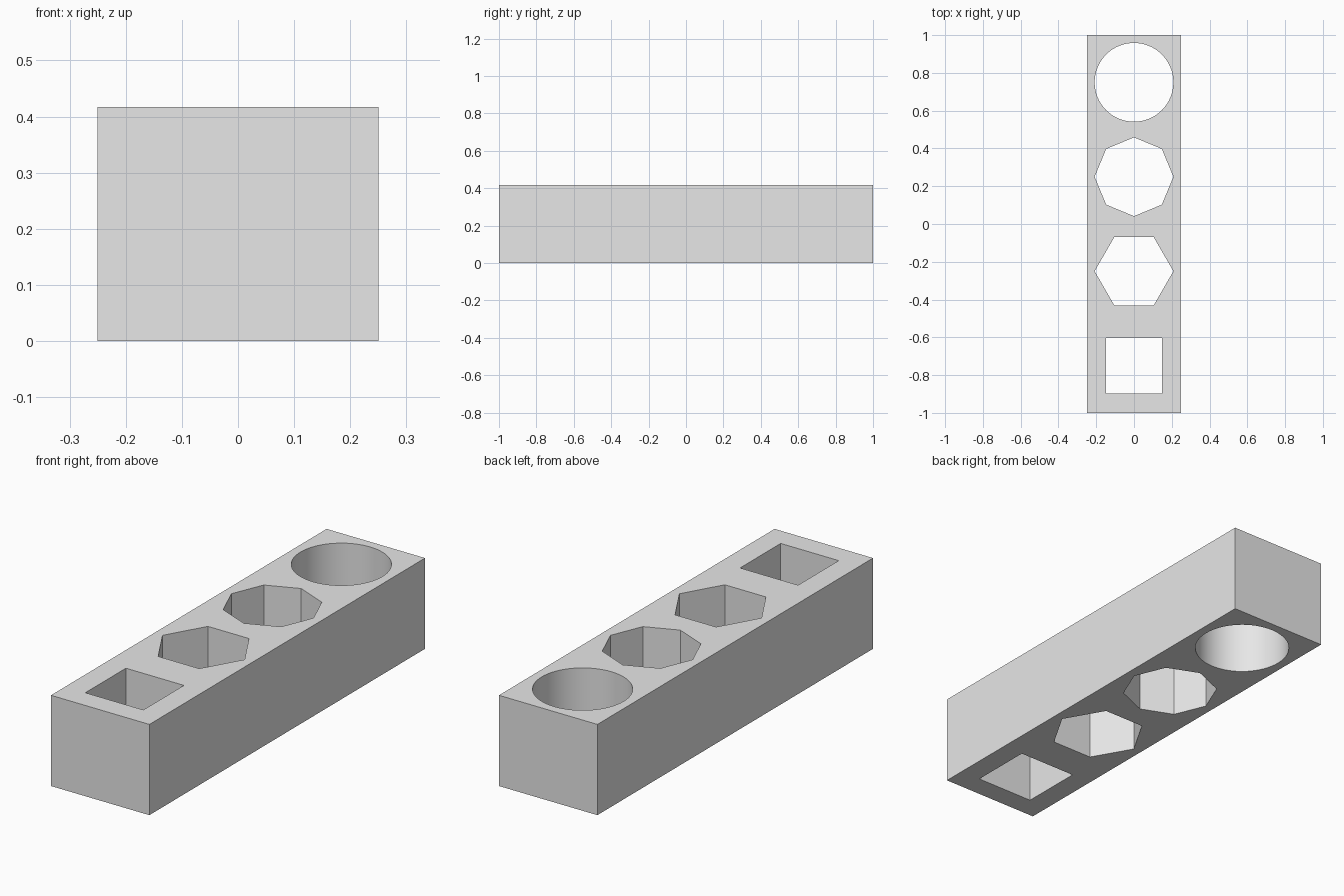
import bpy
import bmesh
from math import cos, sin, pi, radians

WIDTH, LENGTH, HEIGHT = 0.5, 2.0, 0.4167
HOLE_RADIUS = 0.2085

default_cube = bpy.data.objects.get("Cube")
if default_cube:
    bpy.data.objects.remove(default_cube, do_unlink=True)

# Plain grey material
grey = bpy.data.materials.new("light grey")
grey.use_nodes = True
colour = (0.8, 0.8, 0.8, 1.0)
grey.diffuse_color = colour
grey.node_tree.nodes["Principled BSDF"].inputs["Base Color"].default_value = colour


def prism(name, outline, bottom, top):
    """Extrude a closed outline straight up from bottom to top."""
    bm = bmesh.new()
    base = bm.faces.new([bm.verts.new((x, y, bottom)) for x, y in outline])
    moved = bmesh.ops.extrude_face_region(bm, geom=[base], use_keep_orig=True)
    verts = [v for v in moved["geom"] if isinstance(v, bmesh.types.BMVert)]
    bmesh.ops.translate(bm, verts=verts, vec=(0, 0, top - bottom))
    bmesh.ops.recalc_face_normals(bm, faces=bm.faces)
    mesh = bpy.data.meshes.new(name)
    bm.to_mesh(mesh)
    bm.free()
    mesh.materials.append(grey)
    obj = bpy.data.objects.new(name, mesh)
    bpy.context.collection.objects.link(obj)
    return obj


def polygon(sides, centre_y, turn):
    """Regular polygon outline around the long axis."""
    angles = [turn + 2 * pi * i / sides for i in range(sides)]
    return [(HOLE_RADIUS * cos(a), centre_y + HOLE_RADIUS * sin(a)) for a in angles]


# Solid block
w, l = WIDTH / 2, LENGTH / 2
block = prism("block", [(-w, -l), (w, -l), (w, l), (-w, l)], 0, HEIGHT)
bpy.ops.object.select_all(action="DESELECT")
block.select_set(True)
bpy.context.view_layer.objects.active = block

# Through holes, front to back: square, hexagon, octagon, circle
holes = [("square", 4, radians(45)), ("hexagon", 6, 0), ("octagon", 8, 0), ("round", 64, 0)]
for i, (shape, sides, turn) in enumerate(holes):
    cutter = prism(shape + "_cutter", polygon(sides, -0.75 + 0.5 * i, turn), -0.1, HEIGHT + 0.1)
    cutter.hide_render = True
    cut = block.modifiers.new(shape + "_hole", "BOOLEAN")
    cut.operation = "DIFFERENCE"
    cut.solver = "EXACT"
    cut.object = cutter
    bpy.ops.object.modifier_apply(modifier=cut.name)
    bpy.data.objects.remove(cutter, do_unlink=True)

# Smooth only the round bore
bpy.ops.object.shade_smooth_by_angle(angle=radians(30))
